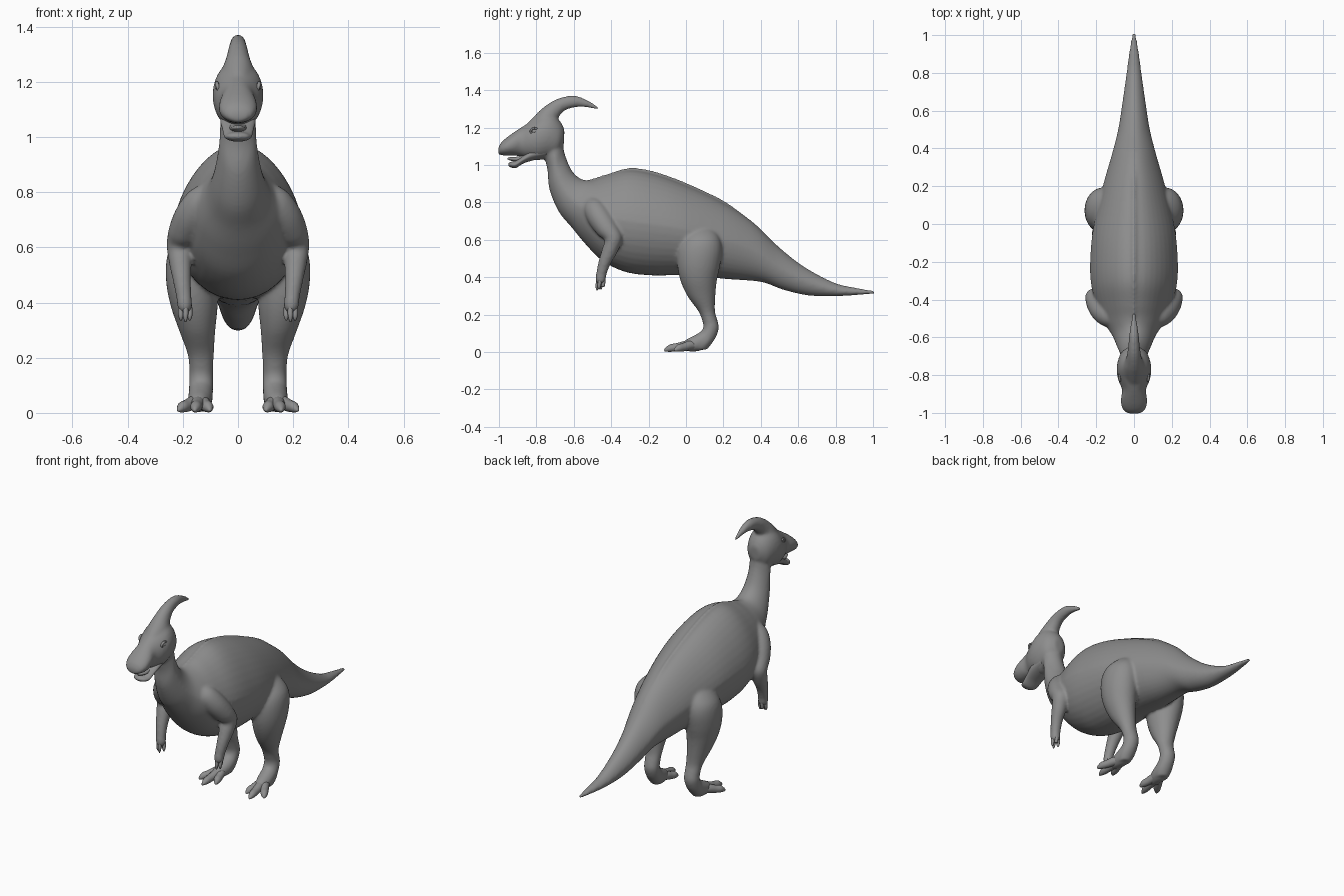
import bpy, bmesh
from math import cos, sin, tau
from mathutils import Vector, Matrix

X = Vector((1, 0, 0))
grey = bpy.data.materials.new("dark_grey")
grey.diffuse_color = (.27, .27, .27, 1)


def make_object(name, bm, mirror=False):
    if mirror:
        geom = bm.verts[:] + bm.edges[:] + bm.faces[:]
        copy = bmesh.ops.duplicate(bm, geom=geom)["geom"]
        for v in copy:
            if isinstance(v, bmesh.types.BMVert):
                v.co.x *= -1
    bmesh.ops.recalc_face_normals(bm, faces=bm.faces)
    for f in bm.faces:
        f.smooth = True
    me = bpy.data.meshes.new(name)
    bm.to_mesh(me)
    bm.free()
    me.materials.append(grey)
    ob = bpy.data.objects.new(name, me)
    bpy.context.collection.objects.link(ob)
    return ob


def spline(p0, p1, p2, p3, t):
    return 0.5 * (2 * p1 + (p2 - p0) * t + (2 * p0 - 5 * p1 + 4 * p2 - p3) * t * t
                  + (3 * p1 - p0 - 3 * p2 + p3) * t ** 3)


def loft(name, sections, mirror=False, sides=28, steps=5, taper=0):
    """Smooth skin through elliptical sections (centre, axis a, axis b)."""
    n = len(sections)
    rings = []
    for i in range(n - 1):
        quad = [sections[max(0, min(n - 1, i + k))] for k in (-1, 0, 1, 2)]
        for s in range(steps):
            rings.append([spline(*[q[j] for q in quad], s / steps) for j in range(3)])
    rings.append(sections[-1])
    bm = bmesh.new()
    angles = [tau * k / sides for k in range(sides)]
    loops = [[bm.verts.new(c + a * sin(t) * (1 - taper * max(0, cos(t))) + b * cos(t))
              for t in angles] for c, a, b in rings]
    for r0, r1 in zip(loops, loops[1:]):
        for k in range(sides):
            m = (k + 1) % sides
            bm.faces.new((r0[k], r0[m], r1[m], r1[k]))
    bm.faces.new(loops[0][::-1])
    bm.faces.new(loops[-1])
    return make_object(name, bm, mirror)


def profile(rows):
    """Sections from side-view rows: top y, top z, bottom y, bottom z, half width."""
    out = []
    for ty, tz, by, bz, w in rows:
        top, bot = Vector((0, ty, tz)), Vector((0, by, bz))
        out.append(((top + bot) / 2, X * w, (top - bot) / 2))
    return out


def tube(points):
    """Round sections along a path of x, y, z, radius."""
    out = []
    for i, p in enumerate(points):
        t = Vector(points[min(i + 1, len(points) - 1)][:3]) - Vector(points[max(i - 1, 0)][:3])
        b = t.cross(X).normalized()
        a = b.cross(t).normalized()
        out.append((Vector(p[:3]), a * p[3], b * p[3]))
    return out


# Tail, trunk and neck
body = loft("body", profile([
    (1.008, .327, 1.008, .312, .010), (.90, .345, .89, .303, .028),
    (.79, .372, .78, .298, .042), (.63, .457, .65, .303, .062),
    (.49, .567, .52, .333, .083), (.35, .70, .40, .375, .115),
    (.18, .81, .22, .39, .165), (-.03, .905, 0, .41, .215),
    (-.19, .958, -.19, .41, .232), (-.31, .973, -.33, .43, .227),
    (-.42, .945, -.45, .49, .197), (-.50, .92, -.54, .58, .16),
    (-.56, .925, -.61, .665, .117), (-.61, .97, -.68, .75, .09),
    (-.645, 1.05, -.73, .87, .071), (-.66, 1.12, -.74, .97, .065),
    (-.67, 1.18, -.76, 1.05, .06)]), sides=40, taper=.2)

# Raised ridge along the spine
ridge = loft("spine_ridge", profile([
    (.40, .66, .40, .60, .008), (.29, .748, .29, .68, .012), (.18, .822, .17, .76, .016),
    (-.03, .918, -.03, .85, .018), (-.19, .972, -.19, .90, .018),
    (-.31, .984, -.31, .92, .018), (-.42, .953, -.42, .89, .015),
    (-.52, .922, -.52, .87, .008)]), sides=16)

# Skull with the broad bill
head = loft("head", profile([
    (-.650, 1.19, -.653, 1.11, .03), (-.67, 1.23, -.69, 1.05, .067),
    (-.71, 1.27, -.75, 1.033, .087), (-.76, 1.275, -.80, 1.025, .092),
    (-.82, 1.238, -.84, 1.035, .082), (-.875, 1.205, -.88, 1.045, .063),
    (-.92, 1.175, -.92, 1.05, .069), (-.96, 1.146, -.96, 1.05, .068),
    (-.99, 1.118, -.992, 1.053, .052), (-1.004, 1.09, -1.004, 1.058, .025)]))

# Lower jaw and tongue
loft("lower_jaw", profile([
    (-.74, 1.10, -.75, 1.04, .06), (-.82, 1.09, -.82, 1.024, .064),
    (-.865, 1.055, -.87, 1.008, .057), (-.91, 1.024, -.91, .984, .05),
    (-.938, 1.016, -.938, .988, .036), (-.95, 1.008, -.95, .997, .012)]))
loft("tongue", profile([
    (-.84, 1.06, -.84, 1.03, .03), (-.90, 1.045, -.90, 1.018, .03),
    (-.94, 1.042, -.94, 1.024, .02), (-.955, 1.037, -.955, 1.031, .005)]), sides=16)

# Swept-back crest
crest = loft("crest", profile([
    (-.875, 1.195, -.79, 1.12, .045), (-.805, 1.268, -.70, 1.18, .06),
    (-.755, 1.314, -.686, 1.243, .044), (-.685, 1.355, -.650, 1.290, .033),
    (-.60, 1.371, -.588, 1.309, .026), (-.53, 1.348, -.538, 1.309, .018),
    (-.468, 1.311, -.472, 1.295, .007)]))

# Eyes and eyelids
bm = bmesh.new()
bmesh.ops.create_uvsphere(bm, u_segments=16, v_segments=10, radius=.015,
                          matrix=Matrix.Translation((.068, -.81, 1.18)))
make_object("eyes", bm, True)
ring = [(Vector((.073 + .004 * cos(t), -.81 + .02 * sin(t), 1.18 + .016 * cos(t))),
         X * .007, Vector((0, sin(t), cos(t))) * .006)
        for t in [tau * k / 12 for k in range(13)]]
loft("eyelids", ring, True, sides=8, steps=2)

# Arms and fingers
arms = loft("arms", tube([
    (.09, -.50, .80, .045), (.130, -.488, .765, .060), (.165, -.46, .715, .064),
    (.195, -.42, .655, .058), (.211, -.388, .605, .048), (.209, -.405, .55, .042),
    (.203, -.435, .48, .033), (.196, -.452, .42, .028), (.193, -.457, .385, .027),
    (.191, -.46, .365, .016)]), True, sides=20)
for i, (dx, dy, tip) in enumerate([(-.018, .006, .335), (-.003, -.014, .330),
                                   (.014, -.004, .335), (.004, .016, .35)]):
    x, y = .193 + dx, -.457 + dy
    loft(f"finger_{i + 1}", tube([
        (.193 + dx * .6, -.455 + dy * .6, .41, .011), (x, y, .375, .010),
        (x, y - .004, .35, .009), (x, y - .004, tip, .003)]), True, sides=12, steps=3)

# Hind legs: z, centre x, half x, centre y, half y
legs = loft("legs", [(Vector((x, y, z)), X * hx, Vector((0, hy, 0))) for z, x, hx, y, hy in [
    (.68, .11, .03, .085, .035), (.65, .137, .06, .083, .075), (.60, .160, .085, .08, .104),
    (.54, .166, .095, .074, .119), (.46, .165, .094, .068, .114), (.38, .158, .084, .068, .097),
    (.30, .148, .066, .082, .075), (.22, .136, .049, .110, .045), (.17, .133, .044, .127, .041),
    (.13, .133, .044, .134, .042), (.085, .134, .044, .115, .048),
    (.045, .136, .044, .09, .048), (.013, .138, .032, .075, .037)]], True)

# Foot pad and three splayed toes
feet = loft("feet", tube([
    (.133, .14, .125, .032), (.134, .11, .080, .043), (.138, .06, .048, .044),
    (.142, .015, .036, .035), (.144, -.02, .026, .02)]), True, sides=20)
for i, (tx, ty) in enumerate([(.101, -.068), (.157, -.116), (.217, -.062)]):
    path = []
    for f, z, r in [(0, .04, .028), (.35, .035, .025), (.6, .026, .022),
                    (.8, .021, .020), (.93, .013, .012), (1, .008, .004)]:
        path.append((.138 + (tx - .138) * f, .06 + (ty - .06) * f, z, r))
    loft(f"toe_{i + 1}", tube(path), True, sides=14, steps=4)

# Blend the limbs, head and crest into one smooth skin
for ob in (body, ridge, head, crest, arms, legs, feet):
    ob.select_set(True)
bpy.context.view_layer.objects.active = body
bpy.ops.object.join()
remesh = body.modifiers.new("Blend", 'REMESH')
remesh.mode = 'VOXEL'
remesh.voxel_size = .008
remesh.use_smooth_shade = True
smooth = body.modifiers.new("Smooth", 'SMOOTH')
smooth.factor = .5
smooth.iterations = 8
